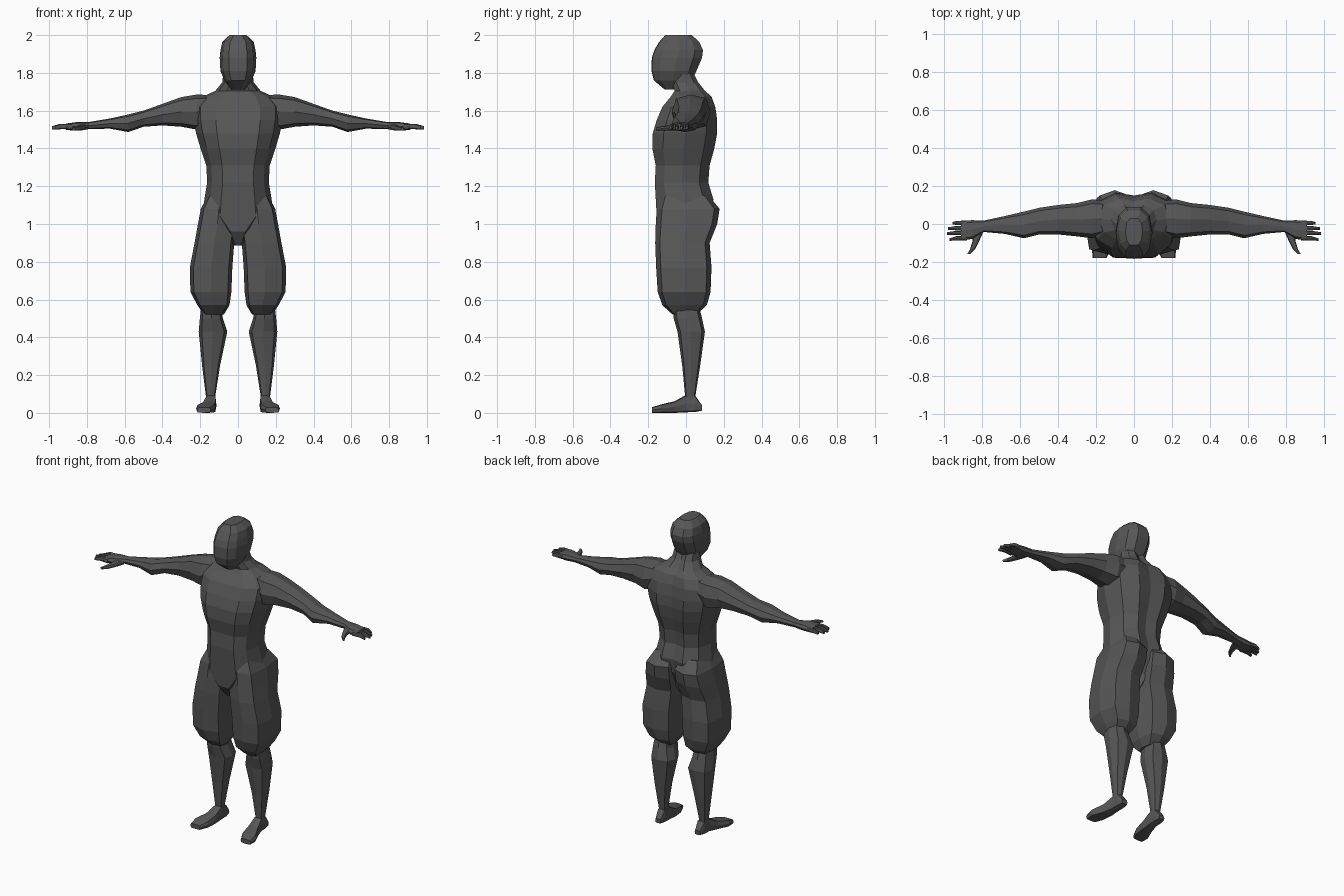
import bpy, bmesh, math
from mathutils import Vector

mat = bpy.data.materials.new("dark_grey")
mat.diffuse_color = (0.095, 0.095, 0.095, 1)


def loft(name, rings):
    """Skin a list of closed rings and cap both ends."""
    bm = bmesh.new()
    loops = [[bm.verts.new(p) for p in r] for r in rings]
    n = len(loops[0])
    for a, b in zip(loops, loops[1:]):
        for i in range(n):
            j = (i + 1) % n
            bm.faces.new((a[i], a[j], b[j], b[i]))
    bm.faces.new(loops[0])
    bm.faces.new(loops[-1])
    bmesh.ops.recalc_face_normals(bm, faces=bm.faces)
    me = bpy.data.meshes.new(name)
    bm.to_mesh(me)
    bm.free()
    me.materials.append(mat)
    ob = bpy.data.objects.new(name, me)
    bpy.context.collection.objects.link(ob)
    return ob


def oct_ring(axis, pos, a0, a1, b0, b1, sx=1, diag=0.78):
    """Eight-sided ring across an axis, filling the range a0..a1 by b0..b1."""
    pts = []
    for k in range(8):
        f = 1 if k % 2 == 0 else diag * math.sqrt(2)
        a = (a0 + a1) / 2 + (a1 - a0) / 2 * f * math.cos(k * math.pi / 4)
        b = (b0 + b1) / 2 + (b1 - b0) / 2 * f * math.sin(k * math.pi / 4)
        p = {'x': (pos, a, b), 'y': (a, pos, b), 'z': (a, b, pos)}[axis]
        pts.append(Vector((p[0] * sx, p[1], p[2])))
    return pts


def body_ring(z, hw, yf, yb, front, back, groove):
    """Symmetric twelve-sided ring with shaped front and back centre."""
    d = yb - yf
    half = [(0.5 * hw, yf), (0.84 * hw, yf + 0.17 * d), (hw, yf + 0.5 * d),
            (0.86 * hw, yb - 0.17 * d), (0.42 * hw, yb)]
    pts = [(0, yf + front)] + half + [(0, yb - groove)]
    pts += [(-x, y) for x, y in reversed(half)]
    return [(x, y, z + back * y) for x, y in pts]


# Torso and neck: z, half width, front y, back y
torso = [(.885, .025, -.10, .05), (.96, .08, -.15, .08), (1.04, .19, -.155, .13),
         (1.13, .178, -.16, .145), (1.22, .163, -.165, .118), (1.31, .168, -.16, .125),
         (1.40, .198, -.178, .15), (1.48, .222, -.176, .165), (1.55, .235, -.155, .165),
         (1.62, .235, -.125, .155), (1.675, .185, -.08, .135), (1.705, .12, -.06, .10),
         (1.75, .083, -.075, .065), (1.80, .078, -.08, .04)]
loft("torso", [body_ring(*t, 0, 0, 0.015) for t in torso])

# Head: flat narrow face, boxy skull
head = [(1.712, .035, -.11, -.04), (1.76, .072, -.167, .03), (1.81, .093, -.18, .055),
        (1.88, .097, -.178, .085), (1.92, .093, -.165, .09), (1.965, .083, -.138, .07),
        (2.0, .045, -.11, .03)]
loft("head", [body_ring(*h, -0.003 if h[0] < 1.99 else 0, 0, 0) for h in head])

# Arm: x, y range, z range
ARM = [(.13, -.05, .12, 1.54, 1.683), (.22, -.075, .13, 1.50, 1.685),
       (.30, -.065, .11, 1.515, 1.672), (.40, -.055, .10, 1.522, 1.636),
       (.50, -.055, .085, 1.515, 1.60), (.58, -.075, .065, 1.487, 1.58),
       (.68, -.052, .042, 1.505, 1.558), (.79, -.042, .018, 1.502, 1.54),
       (.85, -.078, .02, 1.495, 1.54), (.91, -.088, .018, 1.497, 1.532)]
# Fingers: y at the root, y at the tip, tip x
FINGERS = [(.006, .004, .955), (-.022, -.024, .978), (-.048, -.05, .985), (-.075, -.082, .97)]
# Baggy shorts leg and lower leg: z, x range, y range
SHORTS = [(1.15, .03, .160, -.13, .12), (1.08, .006, .197, -.155, .178),
          (1.0, .006, .212, -.16, .165), (.90, .02, .23, -.163, .125),
          (.77, .03, .255, -.158, .135), (.64, .035, .252, -.15, .13),
          (.57, .045, .215, -.125, .11), (.52, .075, .18, -.07, .055)]
SHIN = [(.56, .09, .195, -.07, .07), (.50, .08, .202, -.065, .085),
        (.43, .057, .208, -.045, .10), (.25, .095, .19, -.02, .075),
        (.09, .12, .17, -.005, .05), (.05, .12, .17, -.01, .055)]
# Foot: y, x range, z range
FOOT = [(.085, .122, .162, .012, .04), (.05, .115, .17, .005, .09),
        (0, .115, .172, .003, .095), (-.06, .115, .19, 0, .062),
        (-.13, .12, .222, 0, .045), (-.18, .145, .217, 0, .03)]

for side, s in (("right", 1), ("left", -1)):
    loft(side + "_arm", [oct_ring('x', *r, sx=s) for r in ARM])
    for i, (y0, y1, x1) in enumerate(FINGERS):
        mid = (.90 + x1) / 2
        loft(f"{side}_finger_{i + 1}", [
            oct_ring('x', .88, y0 - .011, y0 + .011, 1.50, 1.53, s),
            oct_ring('x', mid, y0 - .011, y0 + .011, 1.503, 1.53, s),
            oct_ring('x', x1, y1 - .007, y1 + .007, 1.50, 1.518, s)])
    # Thumb points forward and outward
    loft(side + "_thumb", [
        oct_ring('y', -.035, .79, .85, 1.497, 1.53, s),
        oct_ring('y', -.09, .815, .85, 1.495, 1.522, s),
        oct_ring('y', -.135, .838, .864, 1.495, 1.517, s),
        oct_ring('y', -.158, .862, .878, 1.495, 1.51, s)])
    loft(side + "_shorts_leg", [oct_ring('z', *r, sx=s, diag=.83) for r in SHORTS])
    loft(side + "_lower_leg", [oct_ring('z', *r, sx=s) for r in SHIN])
    loft(side + "_foot", [oct_ring('y', *r, sx=s, diag=.85) for r in FOOT])
